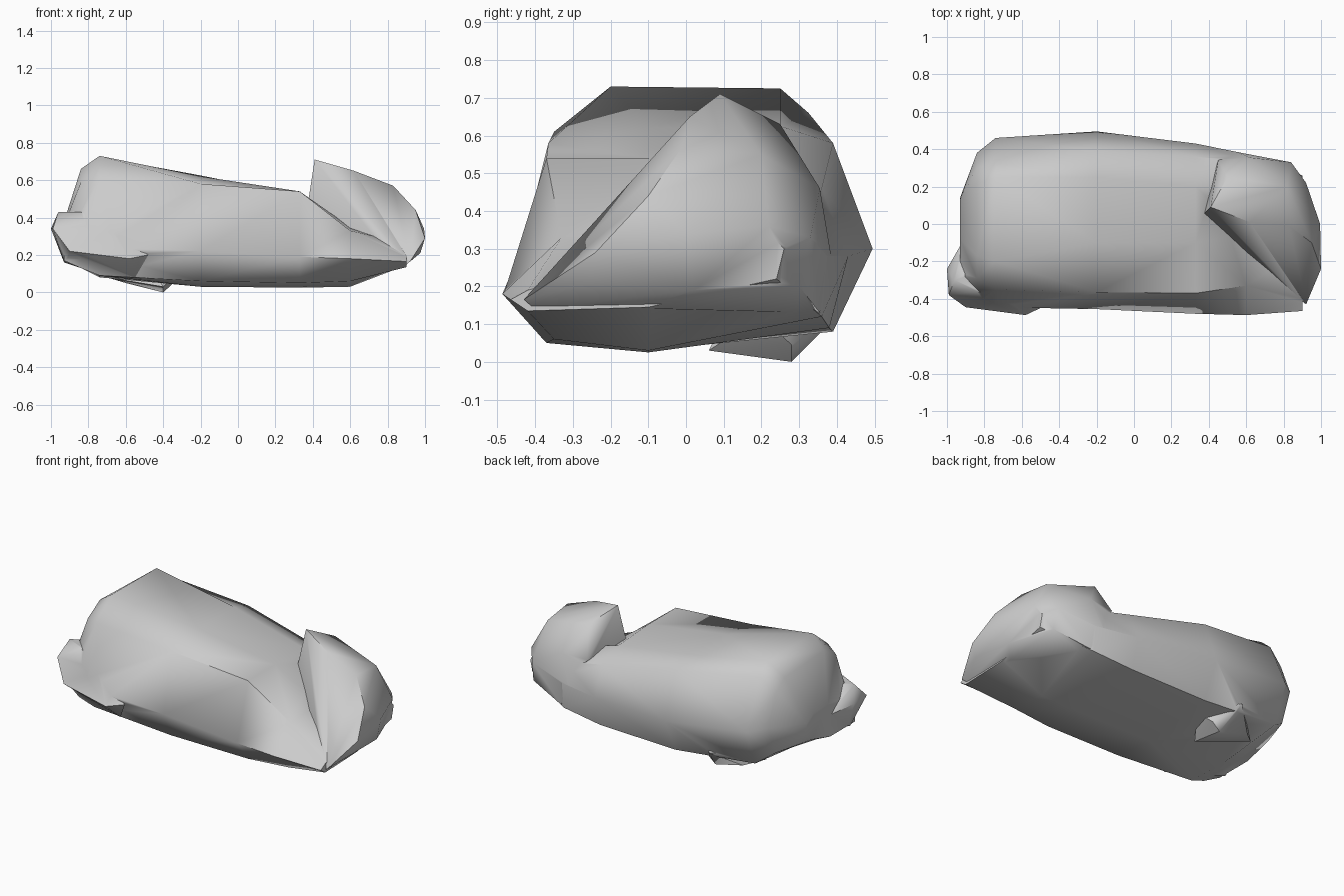
import bpy, bmesh, math

if "Cube" in bpy.data.objects:
    bpy.data.objects.remove(bpy.data.objects["Cube"])


def make_object(name, bm):
    bmesh.ops.recalc_face_normals(bm, faces=bm.faces)
    mesh = bpy.data.meshes.new(name)
    bm.to_mesh(mesh)
    bm.free()
    obj = bpy.data.objects.new(name, mesh)
    bpy.context.collection.objects.link(obj)
    return obj


def loft(name, sections):
    """Skin a run of (x, [(y, z), ...]) cross-sections."""
    bm = bmesh.new()
    rings = [[bm.verts.new((x, y, z)) for y, z in ring] for x, ring in sections]
    n = len(rings[0])
    for a, b in zip(rings, rings[1:]):
        for i in range(n):
            j = (i + 1) % n
            bm.faces.new((a[i], a[j], b[j], b[i]))
    bm.faces.new(rings[0])
    bm.faces.new(rings[-1][::-1])
    bmesh.ops.triangulate(bm, faces=bm.faces[:])
    return make_object(name, bm)


def boulder(name, points):
    """Faceted lump from its corner points."""
    bm = bmesh.new()
    for p in points:
        bm.verts.new(p)
    res = bmesh.ops.convex_hull(bm, input=bm.verts[:])
    junk = {v for v in res["geom_interior"] + res["geom_unused"]
            if isinstance(v, bmesh.types.BMVert)}
    bmesh.ops.delete(bm, geom=list(junk), context='VERTS')
    return make_object(name, bm)


# main slab of the rock, sloping down to the right
rock = loft("rock_body", [
    (-.93, [(-.28, .36), (-.08, .38), (.06, .38), (.13, .34), (.14, .28),
            (.08, .22), (-.10, .17), (-.35, .17), (-.35, .28)]),
    (-.84, [(-.29, .59), (-.17, .66), (.22, .64), (.30, .58), (.38, .38),
            (.31, .20), (-.10, .13), (-.38, .13), (-.42, .24)]),
    (-.74, [(-.35, .61), (-.20, .73), (.25, .725), (.325, .66), (.46, .36),
            (.37, .13), (-.10, .08), (-.37, .09), (-.445, .24)]),
    (-.20, [(-.365, .58), (-.10, .62), (.25, .625), (.39, .58), (.495, .30),
            (.39, .08), (-.10, .03), (-.38, .06), (-.455, .22)]),
    (.33, [(-.37, .54), (-.10, .54), (.20, .52), (.36, .46), (.43, .28),
           (.38, .09), (-.10, .025), (-.37, .05), (-.48, .19)]),
    (.60, [(-.33, .33), (-.05, .35), (.20, .45), (.34, .40), (.375, .28),
           (.36, .12), (-.10, .03), (-.35, .06), (-.487, .18)]),
    (.90, [(-.42, .19), (-.14, .26), (.10, .33), (.23, .33), (.26, .30),
           (.24, .22), (-.10, .145), (-.42, .135), (-.465, .165)]),
])

# raised lump and rounded right end
right_lump = boulder("right_lump", [
    (.37, .05, .45), (.41, .09, .71), (.50, .25, .63), (.45, .34, .45),
    (.62, .01, .65), (.60, -.07, .54), (.83, -.01, .57), (.82, .20, .55),
    (.62, .355, .46), (.84, .33, .33), (.55, .385, .28), (.92, .22, .36),
    (.995, .0, .34), (1.0, -.24, .29), (.95, -.10, .44), (.975, -.25, .21),
    (.95, .02, .19), (.85, .30, .20), (.62, .355, .13), (.52, -.02, .38),
    (.92, -.43, .165), (.89, -.40, .14), (.88, -.05, .14)])

# low nub at the left front corner
left_nub = boulder("left_nub", [
    (-1.0, -.24, .34), (-.99, -.38, .34), (-.96, -.30, .43), (-.84, -.36, .43),
    (-.82, -.22, .43), (-.90, -.445, .22), (-.93, -.30, .16), (-.80, -.45, .20),
    (-.75, -.30, .10), (-.92, -.10, .30), (-.58, -.487, .18), (-.70, -.41, .36),
    (-.48, -.44, .20), (-.55, -.38, .08)])

# small foot under the back
back_foot = boulder("back_foot", [
    (-.40, .28, 0), (-.60, .29, .05), (-.35, .28, .045), (-.40, .06, .03),
    (-.70, .20, .08), (-.45, .42, .14), (-.30, .20, .12), (-.50, .15, .2)])

# fuse everything into one rock
bpy.context.view_layer.objects.active = rock
for part in (right_lump, left_nub, back_foot):
    mod = rock.modifiers.new("fuse", 'BOOLEAN')
    mod.operation = 'UNION'
    mod.solver = 'EXACT'
    mod.object = part
    bpy.ops.object.modifier_apply(modifier=mod.name)
    bpy.data.objects.remove(part)
rock.select_set(True)
bpy.ops.object.shade_smooth_by_angle(angle=math.radians(50))
